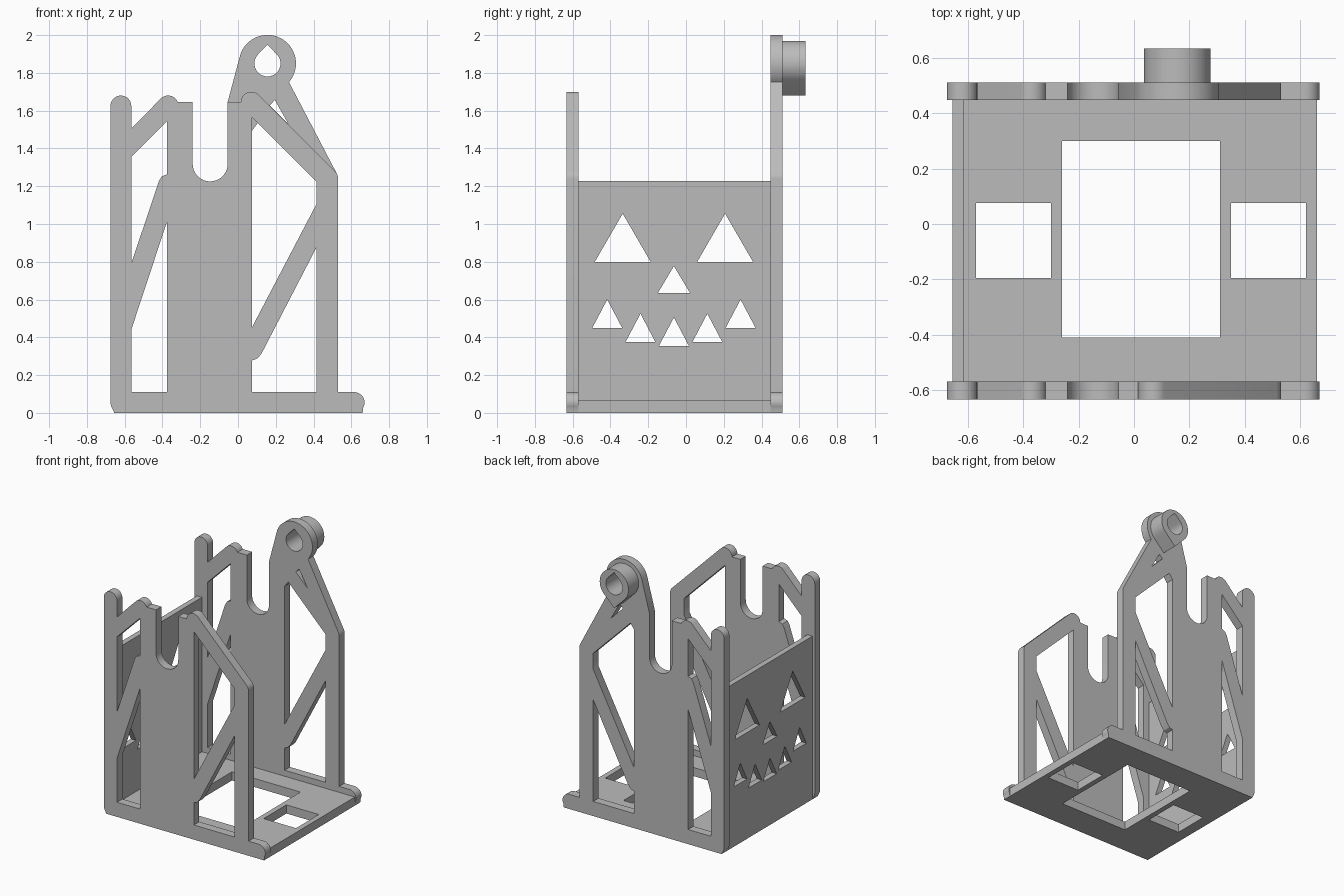
import bpy, bmesh
from math import radians, cos, sin, pi

if "Cube" in bpy.data.objects:
    bpy.data.objects.remove(bpy.data.objects["Cube"])

grey = bpy.data.materials.new("plain grey")
grey.diffuse_color = (0.5, 0.5, 0.5, 1)
grey.use_nodes = True
grey.node_tree.nodes["Principled BSDF"].inputs["Base Color"].default_value = grey.diffuse_color


def arc(cx, cy, r, a0, a1, n=14):
    """Points on an arc, angles in degrees."""
    return [(cx + r * cos(radians(a0 + (a1 - a0) * i / n)),
             cy + r * sin(radians(a0 + (a1 - a0) * i / n))) for i in range(n + 1)]


def rect(x0, x1, y0, y1):
    return [(x0, y0), (x1, y0), (x1, y1), (x0, y1)]


def plate(name, loops, thick, loc, rot):
    """Flat part: outline plus hole loops, extruded to a thickness."""
    cu = bpy.data.curves.new(name, 'CURVE')
    cu.dimensions, cu.fill_mode, cu.extrude = '2D', 'BOTH', thick / 2
    for loop in loops:
        s = cu.splines.new('POLY')
        s.points.add(len(loop) - 1)
        for p, (x, y) in zip(s.points, loop):
            p.co = (x, y, 0, 1)
        s.use_cyclic_u = True
    tmp = bpy.data.objects.new(name + "_curve", cu)
    bpy.context.collection.objects.link(tmp)
    dg = bpy.context.evaluated_depsgraph_get()
    me = bpy.data.meshes.new_from_object(tmp.evaluated_get(dg))
    bpy.data.objects.remove(tmp)
    bm = bmesh.new()
    bm.from_mesh(me)
    bmesh.ops.remove_doubles(bm, verts=bm.verts, dist=1e-4)
    bmesh.ops.recalc_face_normals(bm, faces=bm.faces)
    bm.to_mesh(me)
    bm.free()
    me.materials.clear()
    me.materials.append(grey)
    ob = bpy.data.objects.new(name, me)
    ob.location, ob.rotation_euler = loc, rot
    bpy.context.collection.objects.link(ob)
    bpy.ops.object.select_all(action='DESELECT')
    ob.select_set(True)
    bpy.context.view_layer.objects.active = ob
    bpy.ops.object.shade_smooth_by_angle(angle=radians(30))
    return ob


UPRIGHT = (pi / 2, 0, 0)        # profile drawn in x, z
SIDEWAYS = (pi / 2, 0, pi / 2)  # profile drawn in y, z
R = 0.055                       # rounding of all bar ends

# Frame outline shared by both side frames
base = [(-0.655, 0), (0.66, 0)] + arc(0.615, 0.055, R, -30, 90) + [(0.53, 0.11)]
left = (arc(-0.1475, 1.318, 0.0925, 0, -180, 20) + [(-0.24, 1.645), (-0.315, 1.645)]
        + arc(-0.37, 1.625, R, 21, 135) + [(-0.565, 1.505)]
        + arc(-0.62, 1.625, R, 0, 180) + arc(-0.62, 0.055, R, 180, 210, 4))

# Right-hand tops: sloping arm in front, tall ring arm behind
front_top = (arc(0.475, 1.24, R, 0, 45, 6) + arc(0.07, 1.645, R, 45, 180)
             + [(-0.055, 1.645)])
rx, rz = 0.156, 1.85
back_top = (arc(0.475, 1.24, R, 0, 27, 4) + arc(rx, rz, 0.151, -41, 163, 32)
            + [(-0.055, 1.645)])

# Openings between the bars
holes = [
    [(-0.565, 0.79), (-0.42, 1.225), (-0.404, 1.252), (-0.375, 1.263),
     (-0.375, 1.545), (-0.565, 1.355)],
    [(-0.565, 0.11), (-0.375, 0.11), (-0.375, 1.015), (-0.565, 0.44)],
    [(0.075, 0.11), (0.415, 0.11), (0.415, 0.875), (0.125, 0.315),
     (0.103, 0.288), (0.075, 0.278)],
]
window = [(0.075, 0.455), (0.415, 1.105), (0.415, 1.225)]
teardrop = arc(rx, rz, 0.069, 135, 405, 32) + [(rx, rz + 0.0985)]

plate("front_frame", [base + front_top + left] + holes + [window + [(0.075, 1.565)]],
      0.064, (0, -0.600, 0), UPRIGHT)
plate("back_frame",
      [base + back_top + left] + holes
      + [window + [(0.105, 1.535), (0.075, 1.495)],
         [(0.168, 1.628), (0.267, 1.529), (0.195, 1.656)], teardrop],
      0.064, (0, 0.479, 0), UPRIGHT)

# Hollow boss behind the ring, pointed at the bottom
plate("ring_boss", [arc(rx, rz, 0.12, -45, 225, 36) + [(rx, rz - 0.17)], teardrop],
      0.122, (0, 0.571, 0), UPRIGHT)

# Floor with three rectangular openings
plate("floor", [rect(-0.655, 0.66, -0.57, 0.45), rect(-0.26, 0.31, -0.41, 0.30),
                rect(-0.57, -0.30, -0.195, 0.075), rect(0.35, 0.62, -0.195, 0.075)],
      0.065, (0, 0, 0.0325), (0, 0, 0))


# End wall with a triangle-cut face: eyes, nose, teeth
def tri(y, z, w, h):
    return [(y - w / 2, z), (y + w / 2, z), (y, z + h)]


face = [tri(-0.335, 0.80, 0.295, 0.255), tri(0.207, 0.80, 0.295, 0.255),
        tri(-0.064, 0.635, 0.17, 0.142)]
for off, z in ((-0.353, 0.45), (-0.177, 0.375), (0, 0.355), (0.177, 0.375), (0.353, 0.45)):
    face.append(tri(-0.064 + off, z, 0.158, 0.15))
plate("face_wall", [rect(-0.57, 0.45, 0, 1.228)] + face,
      0.042, (-0.634, 0, 0), SIDEWAYS)
